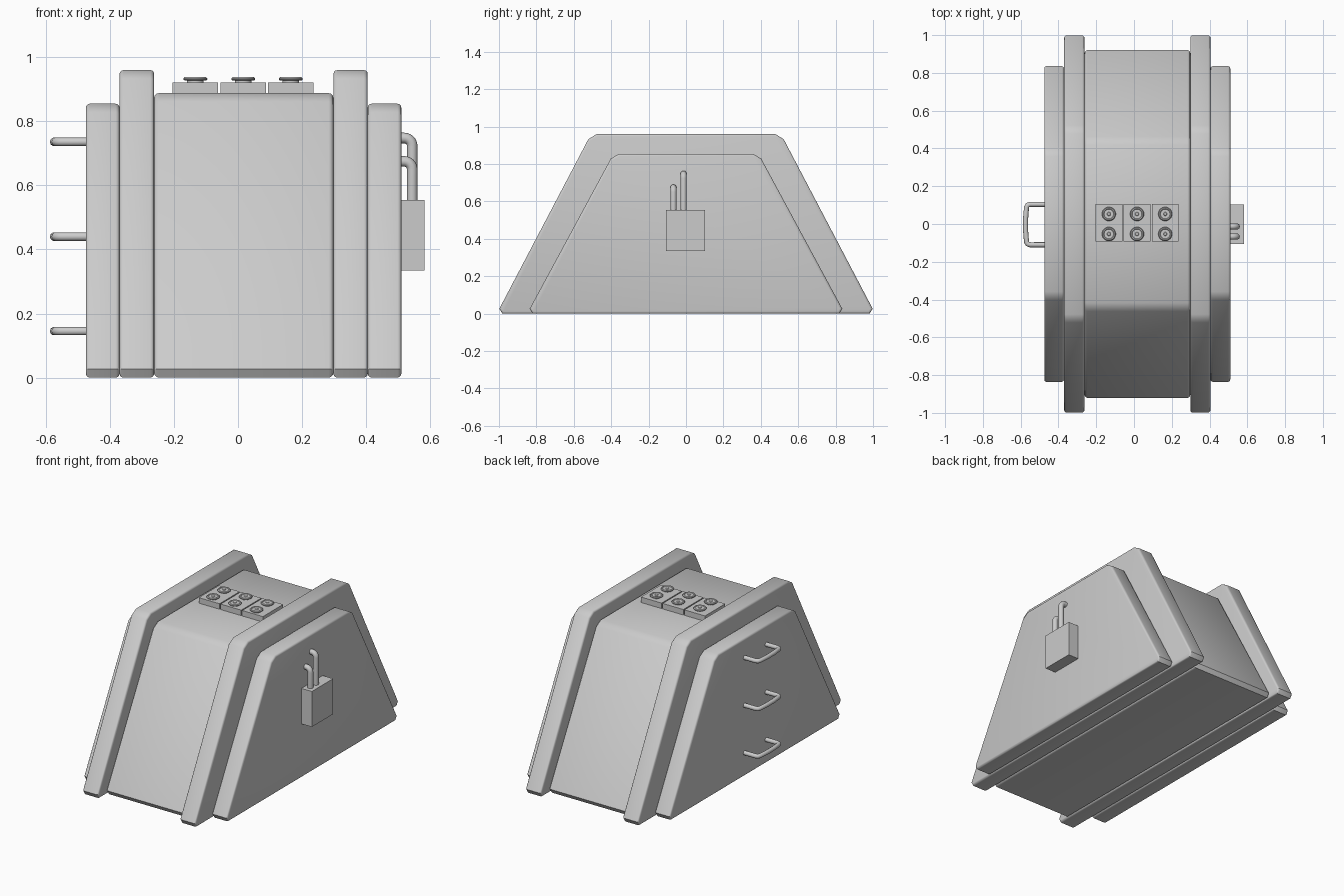
import bpy, bmesh, math
from mathutils import Vector

if "Cube" in bpy.data.objects:
    bpy.data.objects.remove(bpy.data.objects["Cube"])


def finish(name, bm, angle=40):
    bmesh.ops.recalc_face_normals(bm, faces=bm.faces)
    mesh = bpy.data.meshes.new(name)
    bm.to_mesh(mesh)
    bm.free()
    ob = bpy.data.objects.new(name, mesh)
    bpy.context.collection.objects.link(ob)
    bpy.ops.object.select_all(action='DESELECT')
    ob.select_set(True)
    bpy.context.view_layer.objects.active = ob
    bpy.ops.object.shade_smooth_by_angle(angle=math.radians(angle))
    return ob


def slab(name, x0, x1, bottom, top, height, corner=0.03, edge=0.012):
    """Trapezoid slab along x with clipped corners and rounded rims."""
    pts = [Vector(p) for p in ((-bottom, 0), (bottom, 0), (top, height), (-top, height))]
    profile = []
    for i, p in enumerate(pts):
        for q in (pts[i - 1], pts[(i + 1) % 4]):
            profile.append(p + (q - p).normalized() * corner)
    bm = bmesh.new()
    face = bm.faces.new([bm.verts.new((x0, p.x, p.y)) for p in profile])
    ext = bmesh.ops.extrude_face_region(bm, geom=[face])
    bmesh.ops.translate(bm, vec=(x1 - x0, 0, 0),
                        verts=[v for v in ext['geom'] if isinstance(v, bmesh.types.BMVert)])
    if not face.is_valid or len(bm.faces) < 10:
        bm.faces.new([v for v in face.verts] if face.is_valid else
                     [v for v in bm.verts if abs(v.co.x - x0) < 1e-6])
    rims = [e for e in bm.edges if abs(e.verts[0].co.x - e.verts[1].co.x) < 1e-6]
    bmesh.ops.bevel(bm, geom=rims, offset=edge, segments=3, profile=0.5, affect='EDGES')
    return finish(name, bm)


def box(name, lo, hi):
    lo, hi = Vector(lo), Vector(hi)
    bm = bmesh.new()
    bmesh.ops.create_cube(bm, size=1)
    for v in bm.verts:
        v.co = Vector(((lo + hi) / 2)[i] + v.co[i] * (hi - lo)[i] for i in range(3))
    return finish(name, bm)


def lathe(name, centre, profile, n=24):
    """Revolve (radius, height) points around z."""
    bm = bmesh.new()
    rings = [[bm.verts.new((centre[0] + r * math.cos(2 * math.pi * k / n),
                            centre[1] + r * math.sin(2 * math.pi * k / n),
                            centre[2] + z)) for k in range(n)] for r, z in profile]
    for a, b in zip(rings, rings[1:]):
        for k in range(n):
            bm.faces.new((a[k], a[(k + 1) % n], b[(k + 1) % n], b[k]))
    bm.faces.new(rings[-1])
    return finish(name, bm)


def tube(name, pts, radius):
    cu = bpy.data.curves.new(name, 'CURVE')
    cu.dimensions = '3D'
    cu.bevel_depth = radius
    cu.bevel_resolution = 3
    cu.use_fill_caps = True
    sp = cu.splines.new('POLY')
    sp.points.add(len(pts) - 1)
    for p, c in zip(sp.points, pts):
        p.co = (*c, 1)
    sp.use_smooth = True
    ob = bpy.data.objects.new(name, cu)
    bpy.context.collection.objects.link(ob)


# main body, raised ribs and end plates
slab("body", -0.262, 0.298, 0.935, 0.448, 0.888, edge=0.015)
slab("left_rib", -0.37, -0.262, 1.012, 0.508, 0.96)
slab("right_rib", 0.298, 0.405, 1.012, 0.508, 0.96)
slab("left_end_plate", -0.475, -0.37, 0.85, 0.388, 0.855)
slab("right_end_plate", 0.405, 0.51, 0.85, 0.388, 0.855)

# roof blocks, each with two round buttons
for i in range(3):
    x = -0.133 + 0.149 * i
    box(f"roof_block_{i}", (x - 0.071, -0.093, 0.88), (x + 0.071, 0.105, 0.922))
    for j, y in enumerate((-0.053, 0.053)):
        lathe(f"roof_button_{i}_{j}", (x, y, 0.92),
              [(0.026, 0), (0.026, 0.007), (0.033, 0.007), (0.037, 0.010), (0.037, 0.014),
               (0.033, 0.018), (0.028, 0.018), (0.025, 0.015), (0.010, 0.015), (0.007, 0.018)])

# control box with two bent pipes
box("control_box", (0.505, -0.107, 0.335), (0.582, 0.102, 0.555))
for name, y, top in (("short_pipe", -0.067, 0.675), ("tall_pipe", -0.013, 0.748)):
    r = 0.025
    bend = [(0.544 - r + r * math.cos(a), y, top - r + r * math.sin(a))
            for a in (math.pi / 2 * k / 6 for k in range(7))]
    tube(name, [(0.544, y, 0.54)] + bend + [(0.50, y, top)], 0.0165)

# ladder rungs
for i, z in enumerate((0.145, 0.44, 0.736)):
    half = [(-0.465, 0.107), (-0.55, 0.107), (-0.563, 0.103), (-0.569, 0.092), (-0.574, 0.03)]
    path = [(x, y - 0.003, z) for x, y in half] + [(x, -y - 0.003, z) for x, y in reversed(half)]
    tube(f"ladder_rung_{i}", path, 0.0135)
